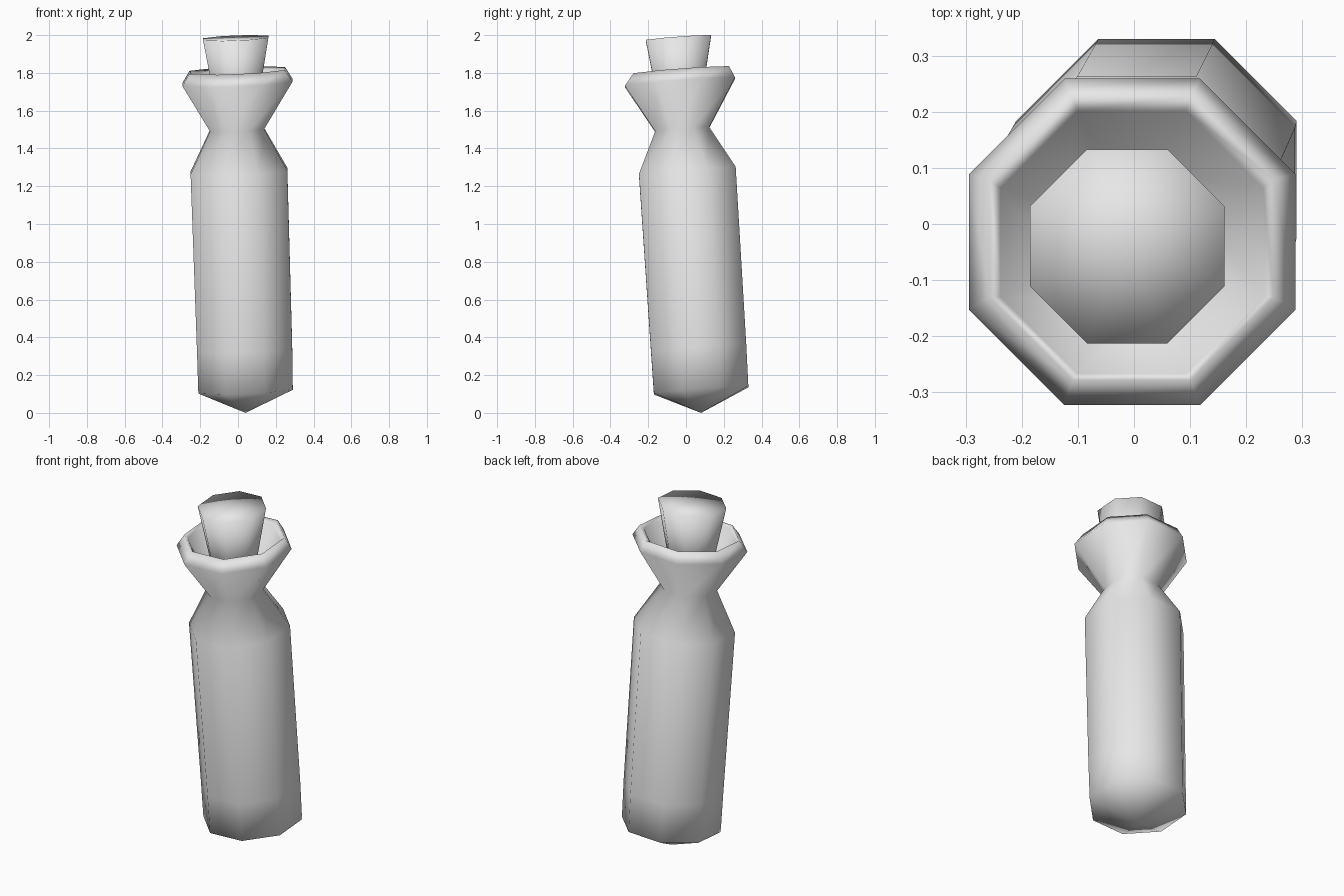
import bpy
import bmesh
import math

cube = bpy.data.objects.get("Cube")
if cube:
    bpy.data.objects.remove(cube, do_unlink=True)

SIDES = 8
SLOPE_X, SLOPE_Y = 0.04, 0.075   # the whole bottle leans slightly

grey = bpy.data.materials.new("plain_grey")
grey.use_nodes = True
colour = (0.8, 0.8, 0.8, 1.0)
grey.diffuse_color = colour
grey.node_tree.nodes["Principled BSDF"].inputs["Base Color"].default_value = colour


def leaning_lathe(name, rings, start, end):
    """Skin tilted octagons (centre x, y, z, half width), with a fan at each end."""
    bm = bmesh.new()
    loops = []
    for cx, cy, cz, half in rings:
        radius = half / math.cos(math.pi / SIDES)
        loop = []
        for i in range(SIDES):
            a = (i + 0.5) * 2 * math.pi / SIDES
            dx, dy = radius * math.cos(a), radius * math.sin(a)
            loop.append(bm.verts.new((cx + dx, cy + dy,
                                      cz + SLOPE_X * dx + SLOPE_Y * dy)))
        loops.append(loop)
    for low, high in zip(loops, loops[1:]):
        for i in range(SIDES):
            j = (i + 1) % SIDES
            bm.faces.new((low[i], low[j], high[j], high[i]))
    first, last = bm.verts.new(start), bm.verts.new(end)
    for i in range(SIDES):
        j = (i + 1) % SIDES
        bm.faces.new((loops[0][j], loops[0][i], first))
        bm.faces.new((loops[-1][i], loops[-1][j], last))
    bmesh.ops.recalc_face_normals(bm, faces=bm.faces)
    for face in bm.faces:
        face.smooth = True
    mesh = bpy.data.meshes.new(name)
    bm.to_mesh(mesh)
    bm.free()
    mesh.materials.append(grey)
    obj = bpy.data.objects.new(name, mesh)
    bpy.context.collection.objects.link(obj)
    return obj


# Bottle: pointed base, long body, pinched neck, flared mouth, hollow funnel
leaning_lathe("bottle", [
    (0.04, 0.08, 0.12, 0.25),
    (0.035, 0.067, 0.34, 0.252),
    (0.005, 0.007, 1.28, 0.256),
    (-0.005, -0.02, 1.50, 0.143),
    (-0.003, -0.032, 1.75, 0.291),
    (-0.004, -0.025, 1.813, 0.253),
    (-0.004, -0.033, 1.795, 0.234),
    (-0.006, -0.025, 1.56, 0.115),
], start=(0.04, 0.08, 0.0), end=(-0.006, -0.025, 1.55))

# Tapered stopper standing in the mouth
leaning_lathe("stopper", [
    (-0.006, -0.03, 1.57, 0.10),
    (-0.012, -0.04, 1.985, 0.173),
], start=(-0.006, -0.03, 1.57), end=(-0.012, -0.04, 1.985))
